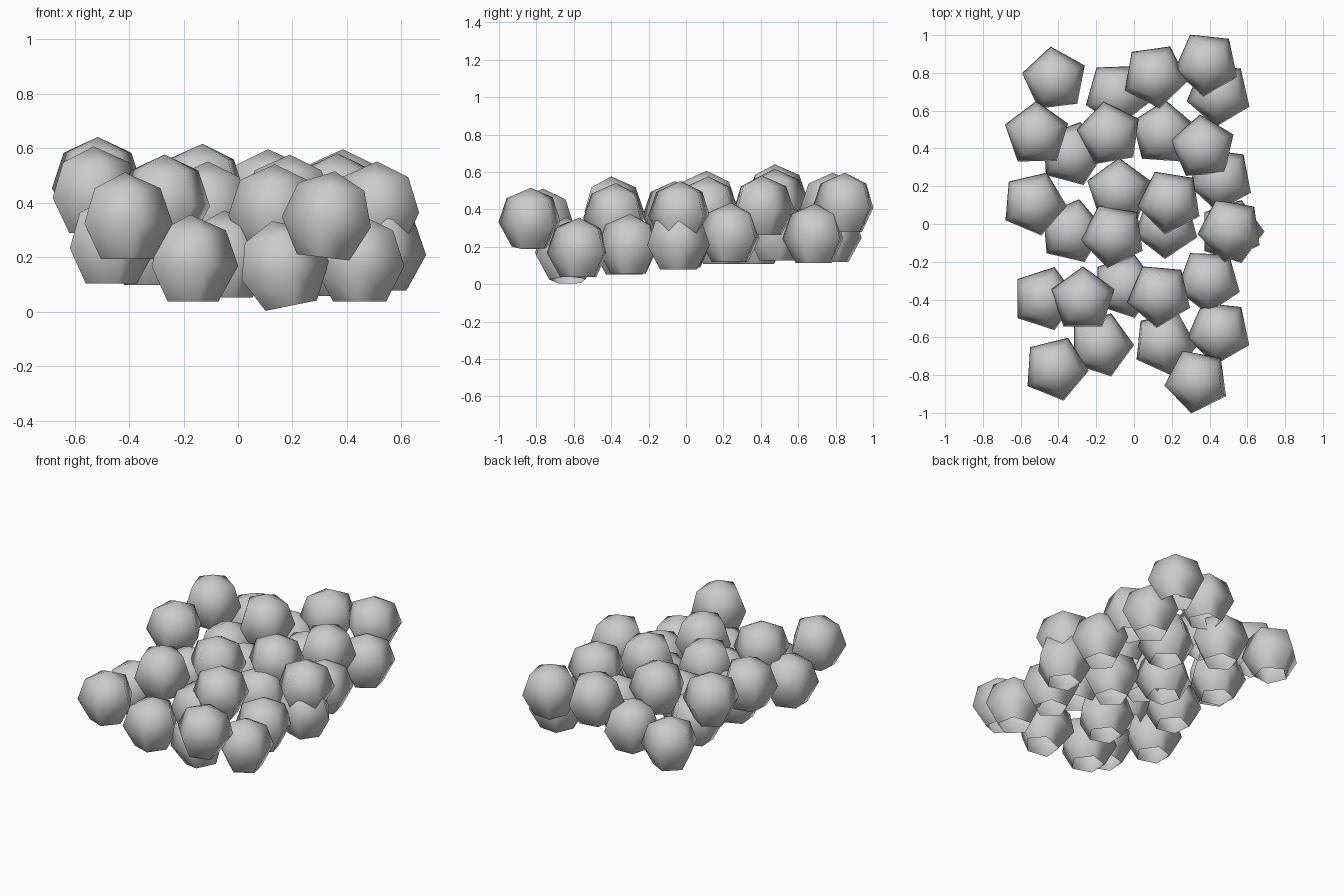
import bpy, bmesh, math

if "Cube" in bpy.data.objects:
    bpy.data.objects.remove(bpy.data.objects["Cube"])

R = 0.176

# Ball mesh: five-sided sphere with a pole on top and an open flat bottom
bm = bmesh.new()
top = bm.verts.new((0, 0, R))
rings = []
for deg in (48, 94, 144):
    t = math.radians(deg)
    rings.append([bm.verts.new((R * math.sin(t) * math.cos(a), R * math.sin(t) * math.sin(a), R * math.cos(t)))
                  for a in (math.tau * i / 5 for i in range(5))])
for i in range(5):
    j = (i + 1) % 5
    bm.faces.new((top, rings[0][i], rings[0][j]))
    for upper, lower in zip(rings, rings[1:]):
        bm.faces.new((upper[i], lower[i], lower[j], upper[j]))
for f in bm.faces:
    f.smooth = True
mesh = bpy.data.meshes.new("ball")
bm.to_mesh(mesh)
bm.free()

# Piled balls: x, y, z of centre and turn in degrees
lower_layer = [
    (-.42, .765, .26, 25), (-.09, .69, .26, 56), (.45, .69, .255, 49),
    (-.33, .37, .25, 3), (.155, .48, .27, 14), (.46, .24, .26, 47),
    (-.33, -.04, .24, 5), (-.08, .175, .25, 18), (.17, -.01, .23, 52),
    (.515, -.04, .22, 0), (-.475, -.395, .245, 0), (-.05, -.33, .195, 0),
    (.395, -.30, .20, 52), (-.175, -.64, .18, 0), (.16, -.63, .16, 66),
    (.45, -.57, .18, 48),
]
upper_layer = [
    (.11, .785, .42, 62), (.385, .85, .42, 48), (-.515, .475, .465, 19),
    (-.13, .475, .44, 28), (.365, .405, .405, 23), (-.53, .11, .43, 67),
    (-.11, -.06, .375, 44), (.19, .12, .40, 45), (.51, -.03, .375, 44),
    (-.27, -.40, .40, 18), (.135, -.375, .365, 49), (-.415, -.765, .335, 68),
    (.335, -.83, .34, 44),
]


def add_balls(name, layer):
    balls = []
    for x, y, z, turn in layer:
        ball = bpy.data.objects.new(name, mesh)
        ball.rotation_mode = 'ZYX'
        ball.location = (x, y, z)
        ball.rotation_euler = (0, 0, math.radians(turn))
        bpy.context.collection.objects.link(ball)
        balls.append(ball)
    return balls


lower_balls = add_balls("lower_ball", lower_layer)
upper_balls = add_balls("upper_ball", upper_layer)

# Two front balls lean sideways
lower_balls[14].rotation_euler.y = -.2
upper_balls[12].rotation_euler.y = .12
